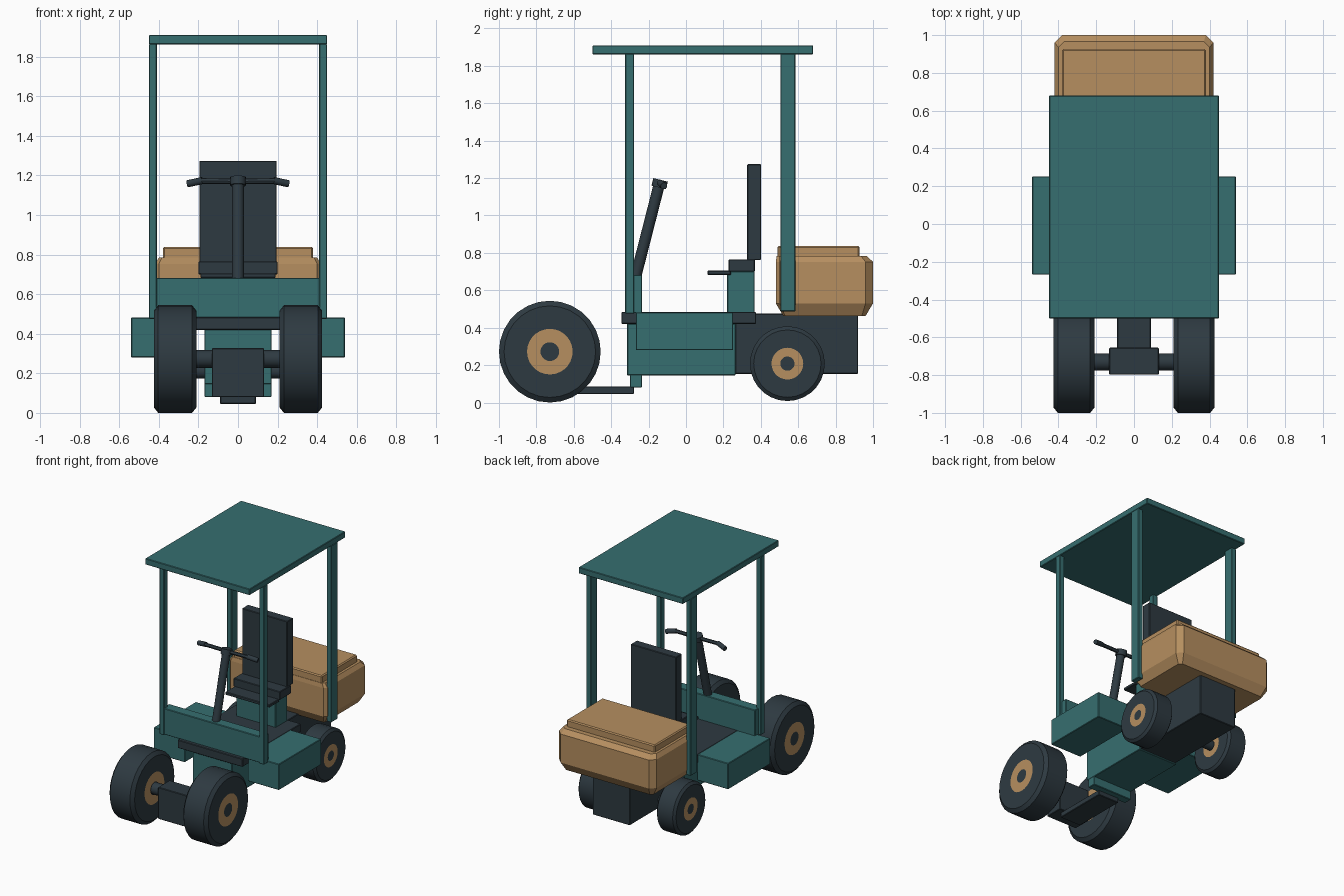
import bpy, bmesh, math
from mathutils import Vector

if "Cube" in bpy.data.objects:
    bpy.data.objects.remove(bpy.data.objects["Cube"])


def material(name, rgb):
    m = bpy.data.materials.new(name)
    m.diffuse_color = (*rgb, 1)
    m.use_nodes = True
    m.node_tree.nodes["Principled BSDF"].inputs["Base Color"].default_value = m.diffuse_color
    return m


TEAL = material("teal paint", (0.037, 0.156, 0.162))
TAN = material("tan paint", (0.468, 0.275, 0.117))
DARK = material("dark grey", (0.027, 0.042, 0.053))


def finish(name, bm, *mats):
    bmesh.ops.recalc_face_normals(bm, faces=bm.faces)
    me = bpy.data.meshes.new(name)
    bm.to_mesh(me)
    bm.free()
    for m in mats:
        me.materials.append(m)
    ob = bpy.data.objects.new(name, me)
    bpy.context.collection.objects.link(ob)
    return ob


def smooth(ob):
    bpy.ops.object.select_all(action='DESELECT')
    ob.select_set(True)
    bpy.context.view_layer.objects.active = ob
    bpy.ops.object.shade_smooth_by_angle(angle=math.radians(30))


def box(name, x, y, z, mat, bevel=0.004):
    bm = bmesh.new()
    bmesh.ops.create_cube(bm, size=1)
    for v in bm.verts:
        for i, (a, b) in enumerate((x, y, z)):
            v.co[i] = (a + b) / 2 + v.co[i] * (b - a)
    ob = finish(name, bm, mat)
    mod = ob.modifiers.new("soft edges", 'BEVEL')
    mod.width = bevel
    mod.segments = 1
    return ob


def mirrored_box(name, x, y, z, mat):
    box(name + "_right", x, y, z, mat)
    box(name + "_left", (-x[1], -x[0]), y, z, mat)


def rod(name, a, b, r, mat, sides=16):
    a, b = Vector(a), Vector(b)
    bm = bmesh.new()
    bmesh.ops.create_cone(bm, cap_ends=True, segments=sides, radius1=r, radius2=r,
                          depth=(b - a).length)
    ob = finish(name, bm, mat)
    ob.location = (a + b) / 2
    ob.rotation_euler = (b - a).to_track_quat('Z', 'Y').to_euler()
    smooth(ob)
    return ob


def wheel(name, x0, x1, y, z, r, rim, hub, sides=28):
    # lathe profile across the tyre, with rim and hub rings on both faces
    c = 0.1 * r
    prof = [(x0, hub), (x0, rim), (x0, r - c), (x0 + c * 0.8, r),
            (x1 - c * 0.8, r), (x1, r - c), (x1, rim), (x1, hub)]
    bm = bmesh.new()
    rings = [[bm.verts.new((px, y + pr * math.cos(t), z + pr * math.sin(t)))
              for t in (2 * math.pi * i / sides for i in range(sides))]
             for px, pr in prof]
    for k in range(len(rings) - 1):
        for i in range(sides):
            j = (i + 1) % sides
            f = bm.faces.new((rings[k][i], rings[k][j], rings[k + 1][j], rings[k + 1][i]))
            f.material_index = 1 if k in (0, len(rings) - 2) else 0
    bm.faces.new(rings[0])
    bm.faces.new(rings[-1])
    smooth(finish(name, bm, DARK, TAN))


def loft(name, sections, mat):
    # stacked eight-sided sections: (z, half width, front y, back y, corner cut)
    bm = bmesh.new()
    rings = []
    for z, w, f, b, c in sections:
        pts = [(w - c / 2, f), (w, f + c / 2), (w, b - c), (w - c, b),
               (c - w, b), (-w, b - c), (-w, f + c / 2), (c / 2 - w, f)]
        rings.append([bm.verts.new((px, py, z)) for px, py in pts])
    for lo, hi in zip(rings, rings[1:]):
        for i in range(8):
            j = (i + 1) % 8
            bm.faces.new((lo[i], lo[j], hi[j], hi[i]))
    bm.faces.new(rings[0])
    bm.faces.new(rings[-1])
    return finish(name, bm, mat)


# Canopy and posts
box("roof", (-0.45, 0.45), (-0.5, 0.68), (1.862, 1.91), TEAL)
mirrored_box("front_post", (0.41, 0.45), (-0.325, -0.277), (0.475, 1.865), TEAL)
mirrored_box("rear_post", (0.41, 0.45), (0.505, 0.585), (0.487, 1.865), TEAL)

# Body
box("front_panel", (-0.43, 0.43), (-0.318, -0.235), (0.478, 0.682), TEAL)
box("floor_plate", (-0.28, 0.28), (-0.345, 0.375), (0.42, 0.484), DARK)
box("body", (-0.17, 0.17), (-0.315, 0.265), (0.145, 0.422), TEAL)
mirrored_box("side_box", (0.27, 0.54), (-0.268, 0.252), (0.28, 0.482), TEAL)
box("tow_bracket", (-0.17, 0.17), (-0.3, -0.235), (0.08, 0.15), TEAL)
box("tow_plate", (-0.09, 0.09), (-0.7, -0.278), (0.045, 0.086), DARK)
box("engine_housing", (-0.16, 0.16), (0.262, 0.92), (0.153, 0.475), DARK)

# Axles and wheels
box("front_gearbox", (-0.132, 0.132), (-0.797, -0.655), (0.08, 0.327), DARK)
rod("front_axle", (-0.25, -0.73, 0.273), (0.25, -0.73, 0.273), 0.045, DARK)
rod("rear_axle", (-0.3, 0.54, 0.21), (0.3, 0.54, 0.21), 0.036, DARK)
for side, s in (("right", 1), ("left", -1)):
    a, b = sorted((0.21 * s, 0.425 * s))
    wheel("front_wheel_" + side, a, b, -0.728, 0.272, 0.272, 0.122, 0.05)
    a, b = sorted((0.255 * s, 0.42 * s))
    wheel("rear_wheel_" + side, a, b, 0.542, 0.208, 0.2, 0.085, 0.038)

# Seat
box("seat_base", (-0.17, 0.17), (0.22, 0.367), (0.48, 0.702), TEAL)
box("seat_ledge", (-0.19, 0.19), (0.115, 0.24), (0.682, 0.705), DARK)
box("seat_cushion", (-0.2, 0.2), (0.228, 0.368), (0.7, 0.766), DARK)
box("seat_back", (-0.195, 0.195), (0.327, 0.402), (0.762, 1.274), DARK)

# Steering column with handlebar
rod("steering_column", (0, -0.275, 0.65), (0, -0.142, 1.17), 0.03, DARK)
rod("steering_hub", (0, -0.146, 1.15), (0, -0.136, 1.19), 0.04, DARK)
for side, s in (("right", 1), ("left", -1)):
    rod("handlebar_" + side, (0, -0.138, 1.17), (0.19 * s, -0.138, 1.172), 0.014, DARK, 12)
    rod("hand_grip_" + side, (0.18 * s, -0.138, 1.174), (0.255 * s, -0.118, 1.158),
        0.018, DARK, 12)

# Rear cargo box with lid
loft("cargo_box", [(0.463, 0.38, 0.52, 0.96, 0.02), (0.53, 0.42, 0.48, 1.0, 0.04),
                   (0.752, 0.42, 0.48, 1.0, 0.04), (0.784, 0.4, 0.485, 0.965, 0.03)], TAN)
box("cargo_lid", (-0.38, 0.38), (0.488, 0.927), (0.77, 0.838), TAN, 0.008)
